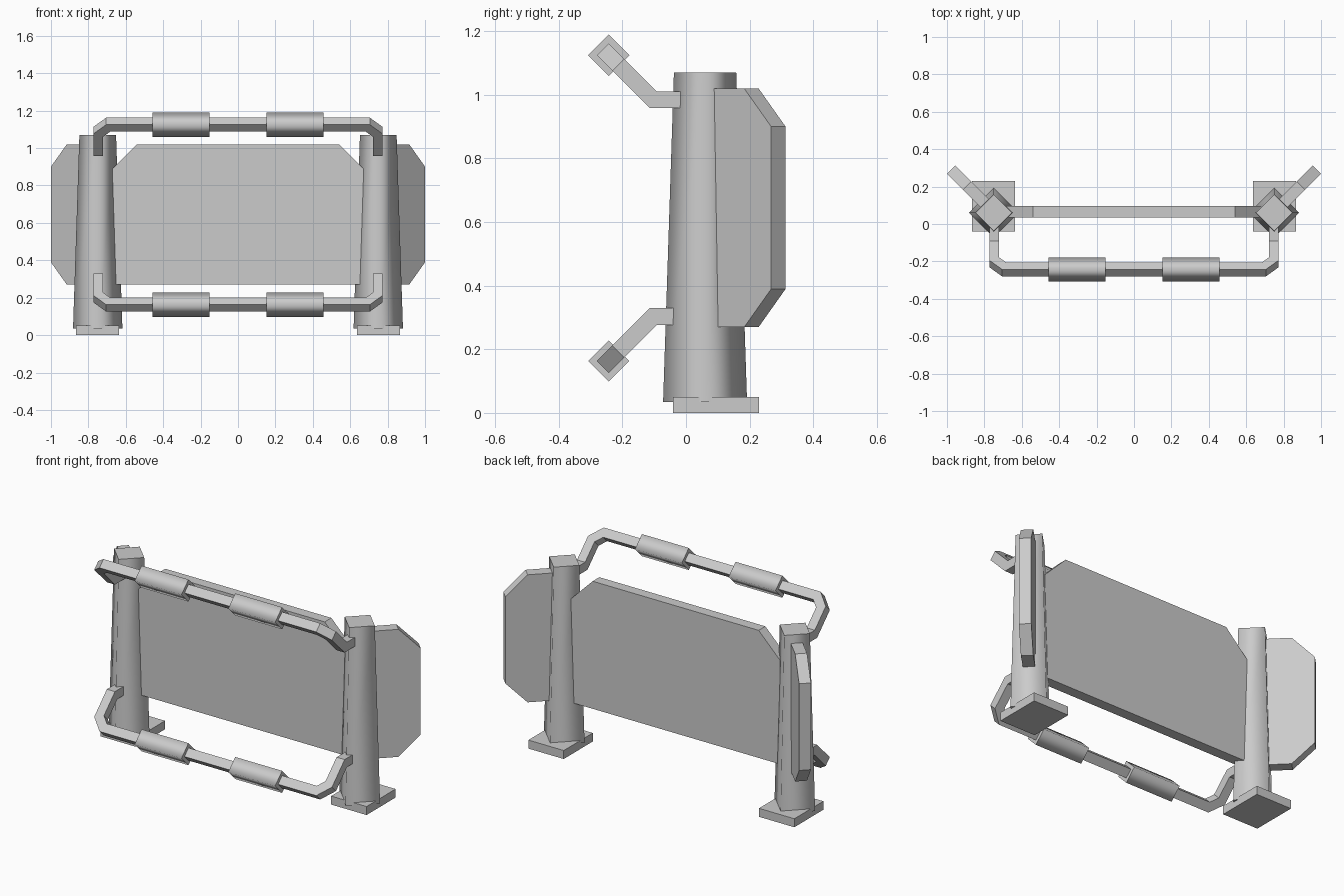
import bpy, bmesh
from math import cos, sin, pi
from mathutils import Vector

cube = bpy.data.objects.get("Cube")
if cube:
    bpy.data.objects.remove(cube, do_unlink=True)

GREY = (0.6, 0.6, 0.6, 1.0)
metal = bpy.data.materials.new("light_grey")
metal.use_nodes = True
metal.diffuse_color = GREY
metal.node_tree.nodes["Principled BSDF"].inputs["Base Color"].default_value = GREY


def loft(name, rings, smooth=False):
    """Solid skinned through a list of equal rings, with flat end caps."""
    bm = bmesh.new()
    loops = [[bm.verts.new(p) for p in ring] for ring in rings]
    n = len(loops[0])
    for a, b in zip(loops, loops[1:]):
        for i in range(n):
            j = (i + 1) % n
            bm.faces.new((a[i], a[j], b[j], b[i])).smooth = smooth
    for end in (loops[0], loops[-1]):
        cap = bm.faces.new(end)
        for e in cap.edges:
            e.smooth = False
    bmesh.ops.recalc_face_normals(bm, faces=bm.faces)
    mesh = bpy.data.meshes.new(name)
    bm.to_mesh(mesh)
    bm.free()
    mesh.materials.append(metal)
    obj = bpy.data.objects.new(name, mesh)
    bpy.context.collection.objects.link(obj)
    return obj


def diamond(centre, r, u, v):
    """Square ring with its corners along u and v."""
    return [centre + r * (cos(i * pi / 2) * u + sin(i * pi / 2) * v) for i in range(4)]


def plate(name, outline, origin, along, normal, thick):
    """Upright plate: outline of (distance, height) points, extruded along its normal."""
    return loft(name, [[origin + d * along + z * Z + s * thick / 2 * normal
                        for d, z in outline] for s in (-1, 1)])


def bar(name, path, ring):
    """Sweep a ring along a path with mitred corners."""
    path = [Vector(p) for p in path]
    rings = [ring]
    for i in range(1, len(path)):
        d = (path[i] - path[i - 1]).normalized()
        nxt = (path[i + 1] - path[i]).normalized() if i + 1 < len(path) else d
        m = (d + nxt).normalized()
        rings.append([p + d * ((path[i] - p).dot(m) / d.dot(m)) for p in rings[-1]])
    return loft(name, rings)


X, Y, Z = Vector((1, 0, 0)), Vector((0, 1, 0)), Vector((0, 0, 1))
POST_X, POST_Y = 0.75, 0.06
LOW, HIGH, CUT = 0.27, 1.02, 0.12

# Posts, feet and angled wings on both sides
for side, s in (("left", 1), ("right", -1)):
    centre = Vector((s * POST_X, POST_Y, 0))
    loft(side + "_post", [diamond(centre + 0.035 * Z, 0.132, X, Y),
                          diamond(centre + 1.07 * Z, 0.098, X, Y)], smooth=True)
    foot = [(-0.115, 0), (0.115, 0), (0.115, 0.05), (-0.115, 0.05)]
    plate(side + "_foot", foot, Vector((s * POST_X, 0.094, 0)), X, Y, 0.27)
    out = Vector((s, 1, 0)).normalized()
    tip = 0.322
    wing = [(0.03, LOW), (tip - CUT, LOW), (tip, LOW + CUT),
            (tip, HIGH - CUT), (tip - CUT, HIGH), (0.03, HIGH)]
    plate(side + "_wing", wing, Vector((s * POST_X, 0.063, 0)), out,
          Vector((-s, 1, 0)).normalized(), 0.064)

# Centre panel with clipped top corners
W = 0.68
panel = [(-W, LOW), (W, LOW), (W, HIGH - 0.14), (W - 0.14, HIGH),
         (0.14 - W, HIGH), (-W, HIGH - 0.14)]
plate("centre_panel", panel, Vector((0, 0.065, 0)), X, Y, 0.062)

# Guard rails with two sleeves each; the lower one bends downwards
for label, arm_z, up in (("upper", 0.985, 1), ("lower", 0.303, -1)):
    def at(x, y, rise):
        return Vector((x, y, arm_z + up * rise))
    half = [at(0.747, 0.03, 0), at(0.747, -0.103, 0),
            at(0.747, -0.205, 0.102), at(0.694, -0.243, 0.14)]
    path = half + [Vector((-p.x, p.y, p.z)) for p in reversed(half)]
    h = 0.0263
    start = [path[0] + h * (a * X + b * Z) for a, b in ((1, 1), (-1, 1), (-1, -1), (1, -1))]
    bar(label + "_rail", path, start)
    for side, s in (("left", 1), ("right", -1)):
        loft(label + "_" + side + "_sleeve",
             [diamond(at(s * x, -0.243, 0.14), 0.065, Y, Z) for x in (0.152, 0.457)],
             smooth=True)
